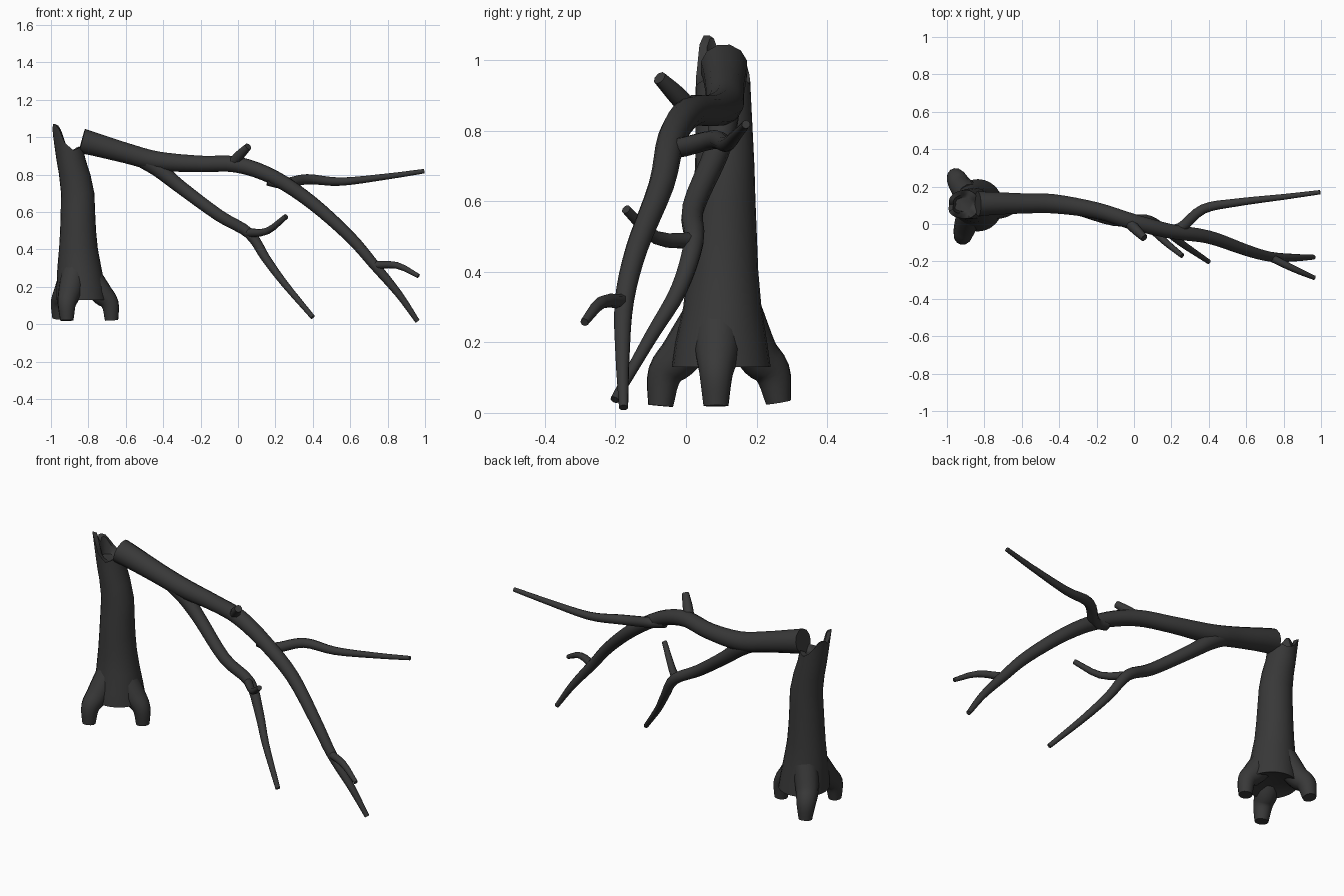
import bpy, bmesh, math
from mathutils import Vector

if "Cube" in bpy.data.objects:
    bpy.data.objects.remove(bpy.data.objects["Cube"])

bark = bpy.data.materials.new("bark")
bark.diffuse_color = (0.04, 0.04, 0.04, 1)
bark.use_nodes = True
bark.node_tree.nodes["Principled BSDF"].inputs["Base Color"].default_value = bark.diffuse_color


def finish(bm, name, angle=50):
    bmesh.ops.recalc_face_normals(bm, faces=bm.faces)
    me = bpy.data.meshes.new(name)
    bm.to_mesh(me)
    bm.free()
    ob = bpy.data.objects.new(name, me)
    bpy.context.collection.objects.link(ob)
    me.materials.append(bark)
    bpy.ops.object.select_all(action='DESELECT')
    ob.select_set(True)
    bpy.context.view_layer.objects.active = ob
    bpy.ops.object.shade_smooth_by_angle(angle=math.radians(angle))
    return ob


def bridge(bm, a, b):
    n = len(a)
    for i in range(n):
        bm.faces.new((a[i], a[(i + 1) % n], b[(i + 1) % n], b[i]))


def spline(pts, steps=4):
    """Smooth path through (x, y, z, radius) points."""
    p = [Vector(q) for q in pts]
    p = [2 * p[0] - p[1]] + p + [2 * p[-1] - p[-2]]
    out = []
    for i in range(1, len(p) - 2):
        a, b, c, d = p[i - 1:i + 3]
        for s in range(steps):
            t = s / steps
            out.append(0.5 * (2 * b + (c - a) * t + (2 * a - 5 * b + 4 * c - d) * t * t
                              + (3 * b - a - 3 * c + d) * t ** 3))
    return out + [p[-2]]


def tube(name, pts, sides=10, steps=4):
    path = spline(pts, steps)
    cen = [q.to_3d() for q in path]
    bm = bmesh.new()
    rings, u = [], None
    for i, c in enumerate(cen):
        t = (cen[min(i + 1, len(cen) - 1)] - cen[max(i - 1, 0)]).normalized()
        if u is None:
            u = t.orthogonal()
        u = (u - t * u.dot(t)).normalized()
        v = t.cross(u)
        r = path[i].w
        rings.append([bm.verts.new(c + r * (u * math.cos(k * math.tau / sides)
                                            + v * math.sin(k * math.tau / sides)))
                      for k in range(sides)])
    for a, b in zip(rings, rings[1:]):
        bridge(bm, a, b)
    bm.faces.new(rings[0])
    bm.faces.new(rings[-1])
    return finish(bm, name)


# Trunk: lofted rings (z, cx, cy, rx, ry), splintered rim, hollow underside
N = 24
RINGS = [(.13, -.835, .10, .135, .14), (.20, -.84, .10, .13, .13), (.30, -.848, .103, .118, .111),
         (.40, -.853, .104, .104, .101), (.50, -.855, .105, .096, .096), (.60, -.856, .107, .092, .09),
         (.70, -.857, .11, .089, .084), (.80, -.873, .108, .084, .081), (.88, -.893, .106, .078, .079)]
RIM = [(0, .925), (45, .95), (80, .93), (105, .96), (140, 1.03), (165, 1.03), (185, 1.0),
       (205, 1.07), (235, 1.07), (255, .97), (285, .93), (330, .95), (360, .925)]


def rim_z(deg):
    for (a, h), (b, g) in zip(RIM, RIM[1:]):
        if deg <= b:
            return h + (g - h) * (deg - a) / (b - a)


bm = bmesh.new()
angles = [k * math.tau / N for k in range(N)]
loops = [[bm.verts.new((cx + rx * math.cos(a), cy + ry * math.sin(a), z)) for a in angles]
         for z, cx, cy, rx, ry in RINGS]


def rim_loop(scale, height):
    out = []
    for a in angles:
        h = rim_z(math.degrees(a))
        lean = .025 * max(0, h - .93) / .14
        out.append(bm.verts.new((-.9 - lean + .075 * scale * math.cos(a),
                                 .105 + .077 * scale * math.sin(a), height(h))))
    return out


loops += [rim_loop(1, lambda h: h), rim_loop(.68, lambda h: h - .008), rim_loop(.5, lambda h: .925)]
for a, b in zip(loops, loops[1:]):
    bridge(bm, a, b)
bm.faces.new(loops[-1])
top = bm.verts.new((-.84, .1, .18))
for i in range(N):
    bm.faces.new((loops[0][i], loops[0][(i + 1) % N], top))
finish(bm, "trunk", 60)

# Roots
ROOTS = {
    "right": [(-.815, .09, .28, .07), (-.735, .088, .17, .062), (-.685, .085, .11, .048), (-.676, .085, .02, .036)],
    "front": [(-.875, .065, .28, .07), (-.90, -.01, .17, .062), (-.915, -.06, .11, .05), (-.915, -.072, .02, .036)],
    "back": [(-.88, .15, .28, .07), (-.925, .2, .17, .062), (-.95, .245, .115, .052), (-.957, .262, .03, .036)],
}
for key, pts in ROOTS.items():
    tube("root_" + key, pts, 12)

# Fallen limb and its side branches
tube("main_limb", [(-.835, .108, .98, .068), (-.75, .11, .957, .063), (-.6, .11, .915, .056),
                   (-.43, .108, .872, .053), (-.2, .072, .857, .045), (0, .01, .852, .044),
                   (.2, -.04, .78, .04), (.4, -.07, .645, .036), (.6, -.14, .465, .031),
                   (.73, -.175, .315, .027), (.86, -.18, .16, .02), (.96, -.177, .015, .013)], 12)
tube("lower_branch", [(-.5, .11, .875, .045), (-.42, .105, .825, .043), (-.31, .085, .735, .036),
                      (-.1, .02, .58, .032), (.06, .022, .485, .029), (.15, -.02, .35, .024),
                      (.25, -.10, .215, .019), (.4, -.202, .037, .013)])
tube("upper_branch", [(.16, -.035, .77, .03), (.25, -.02, .752, .029), (.37, .08, .775, .027),
                      (.55, .115, .762, .022), (.8, .145, .79, .016), (.995, .17, .818, .012)])
tube("top_stub", [(-.03, .01, .86, .028), (.01, -.03, .905, .027), (.055, -.075, .95, .02)], 8)
tube("lower_twig", [(.05, .02, .488, .024), (.155, -.085, .497, .019), (.258, -.17, .577, .014)], 8, 3)
tube("tip_twig", [(.715, -.17, .315, .022), (.85, -.238, .314, .018), (.965, -.288, .257, .012)], 8, 3)
